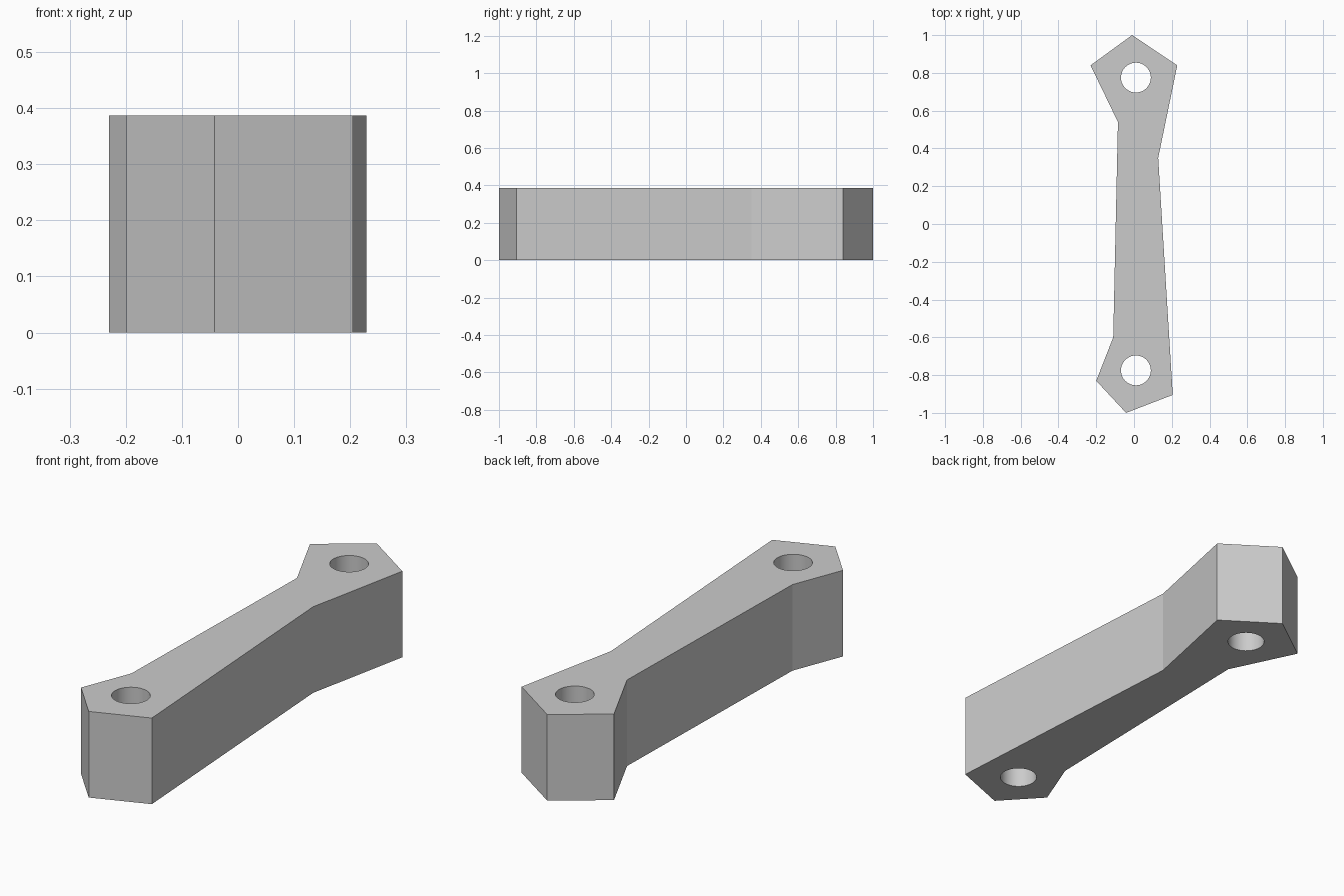
import bpy
import bmesh
from math import radians

cube = bpy.data.objects.get("Cube")
if cube:
    bpy.data.objects.remove(cube, do_unlink=True)

HEIGHT = 0.387
HOLE_RADIUS = 0.079
HOLE_X, HOLE_Y = 0.01, 0.775

grey = bpy.data.materials.new("plain grey")
grey.use_nodes = True
grey.diffuse_color = (0.6, 0.6, 0.6, 1)
grey.node_tree.nodes["Principled BSDF"].inputs["Base Color"].default_value = (0.6, 0.6, 0.6, 1)

# Link outline, counter-clockwise from the back tip
outline = [(-0.01, 1.0), (-0.23, 0.84), (-0.085, 0.54), (-0.11, -0.6), (-0.2, -0.83),
           (-0.042, -1.0), (0.205, -0.905), (0.128, 0.35), (0.229, 0.84)]

# Solid bar extruded from the outline
bm = bmesh.new()
base = bm.faces.new([bm.verts.new((x, y, 0)) for x, y in outline])
top = bmesh.ops.extrude_face_region(bm, geom=[base])["geom"]
bmesh.ops.translate(bm, vec=(0, 0, HEIGHT),
                    verts=[v for v in top if isinstance(v, bmesh.types.BMVert)])
bmesh.ops.recalc_face_normals(bm, faces=bm.faces[:])
mesh = bpy.data.meshes.new("link_bar")
bm.to_mesh(mesh)
bm.free()
mesh.materials.append(grey)
bar = bpy.data.objects.new("link_bar", mesh)
bpy.context.collection.objects.link(bar)


# Round through hole at each end
def drill(name, y):
    bpy.ops.mesh.primitive_cylinder_add(vertices=48, radius=HOLE_RADIUS, depth=HEIGHT * 2,
                                        location=(HOLE_X, y, HEIGHT / 2))
    cutter = bpy.context.object
    cutter.name = name
    cutter.hide_render = True
    cutter.data.materials.append(grey)
    cut = bar.modifiers.new(name, "BOOLEAN")
    cut.operation = "DIFFERENCE"
    cut.solver = "EXACT"
    cut.object = cutter
    bpy.ops.object.select_all(action="DESELECT")
    bar.select_set(True)
    bpy.context.view_layer.objects.active = bar
    bpy.ops.object.modifier_apply(modifier=cut.name)
    bpy.data.objects.remove(cutter, do_unlink=True)


drill("front_hole_cutter", -HOLE_Y)
drill("back_hole_cutter", HOLE_Y)

# Smooth hole walls, crisp outer corners
bpy.ops.object.shade_smooth_by_angle(angle=radians(12))
